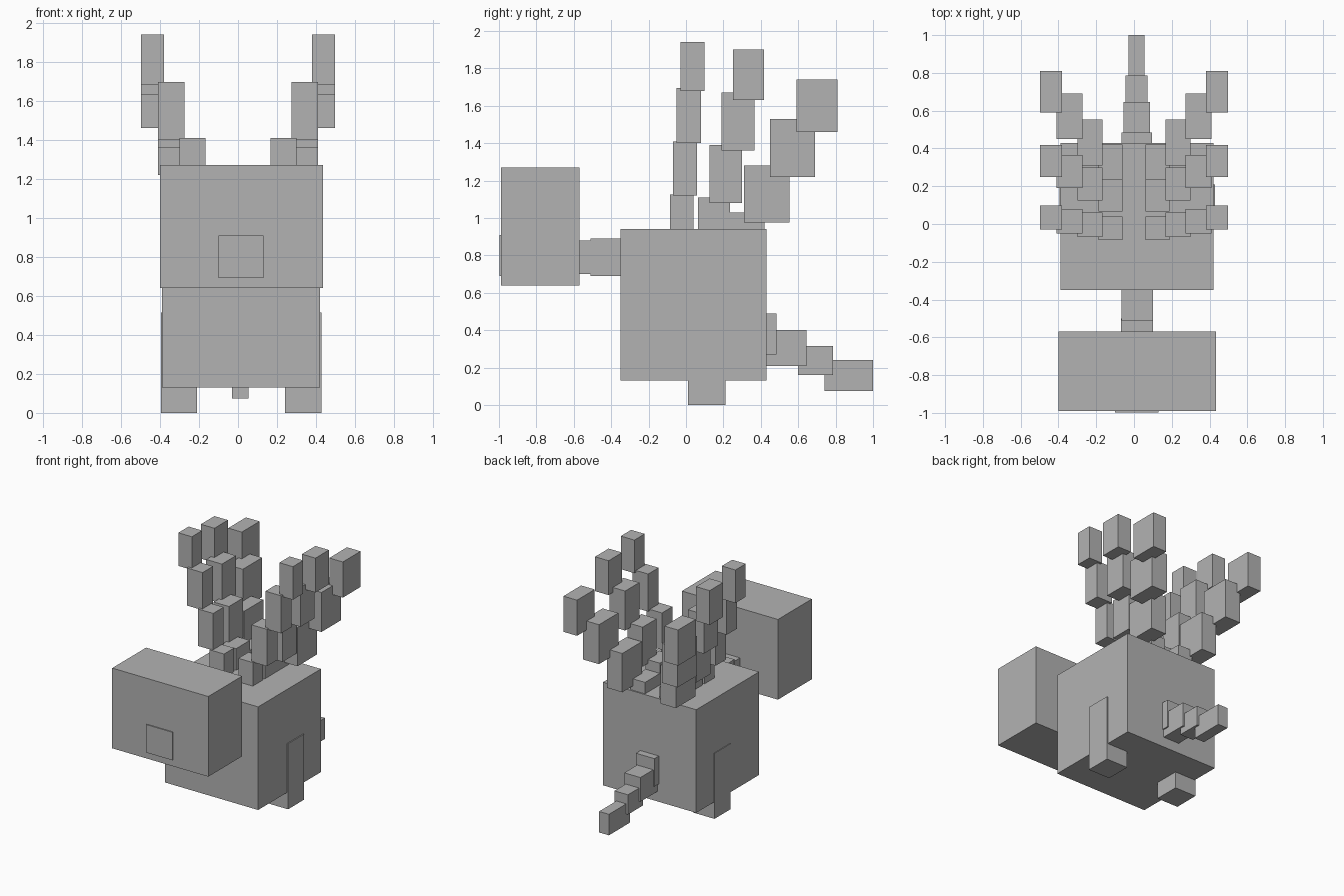
import bpy
from mathutils import Vector

if "Cube" in bpy.data.objects:
    bpy.data.objects.remove(bpy.data.objects["Cube"], do_unlink=True)

grey = bpy.data.materials.new("plain grey")
grey.use_nodes = True
COLOUR = (0.45, 0.45, 0.45, 1)
grey.diffuse_color = COLOUR
for node in grey.node_tree.nodes:
    if node.type == "BSDF_PRINCIPLED":
        node.inputs["Base Color"].default_value = COLOUR


def box(name, x, y, z):
    """Box spanning the given (low, high) range on each axis."""
    low, high = Vector((x[0], y[0], z[0])), Vector((x[1], y[1], z[1]))
    bpy.ops.mesh.primitive_cube_add(size=1, location=(low + high) / 2)
    obj = bpy.context.object
    obj.name = name
    obj.scale = high - low
    bpy.ops.object.transform_apply(location=False, rotation=False, scale=True)
    obj.data.materials.append(grey)
    return obj


# Body, head and nose plate
box("body", (-0.39, 0.42), (-0.35, 0.43), (0.13, 0.94))
box("head", (-0.40, 0.435), (-0.99, -0.57), (0.64, 1.27))
box("nose", (-0.10, 0.13), (-0.998, -0.989), (0.69, 0.91))

# Neck in two segments
box("neck_back", (-0.065, 0.10), (-0.51, -0.34), (0.69, 0.89))
box("neck_front", (-0.07, 0.10), (-0.60, -0.50), (0.70, 0.88))

# Legs stand slightly proud of the body sides
box("right_leg", (-0.395, -0.21), (0.01, 0.21), (0, 0.515))
box("left_leg", (0.24, 0.428), (0.01, 0.21), (0, 0.515))

# Tail segments taper and step downwards
tail = [
    ((-0.065, 0.095), (0.33, 0.485), (0.27, 0.49)),
    ((-0.055, 0.085), (0.42, 0.645), (0.21, 0.40)),
    ((-0.045, 0.072), (0.60, 0.785), (0.16, 0.315)),
    ((-0.03, 0.055), (0.74, 1.0), (0.075, 0.24)),
]
for i, spans in enumerate(tail):
    box(f"tail_segment_{i + 1}", *spans)

# Three stepped plumes on each side: (y, z) ranges from root to tip
widths = [(0.062, 0.188), (0.167, 0.30), (0.273, 0.41), (0.38, 0.498)]
plumes = {
    "front": [((-0.085, 0.04), (0.83, 1.125)), ((-0.07, 0.06), (1.12, 1.41)),
              ((-0.05, 0.08), (1.40, 1.695)), ((-0.03, 0.098), (1.68, 1.94))],
    "middle": [((0.065, 0.235), (0.80, 1.11)), ((0.125, 0.30), (1.08, 1.39)),
               ((0.19, 0.365), (1.36, 1.67)), ((0.25, 0.418), (1.63, 1.90))],
    "back": [((0.235, 0.42), (0.73, 1.03)), ((0.31, 0.553), (0.975, 1.28)),
             ((0.45, 0.69), (1.22, 1.53)), ((0.59, 0.81), (1.46, 1.74))],
}
for row, steps in plumes.items():
    for i, ((inner, outer), (y, z)) in enumerate(zip(widths, steps)):
        box(f"left_{row}_plume_{i + 1}", (inner, outer), y, z)
        box(f"right_{row}_plume_{i + 1}", (-outer, -inner), y, z)
